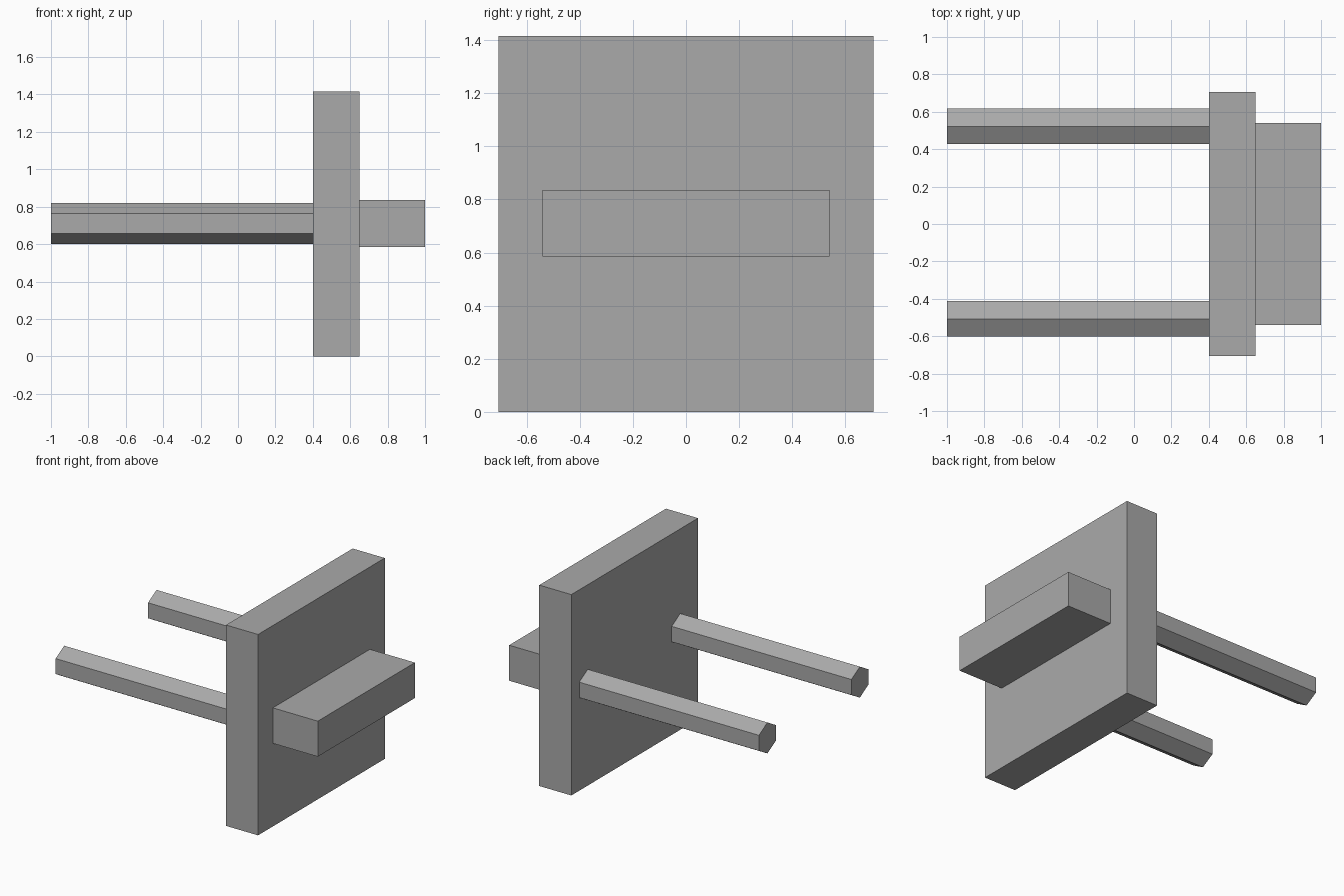
import bpy
import math

cube = bpy.data.objects.get("Cube")
if cube:
    bpy.data.objects.remove(cube, do_unlink=True)

# Single plain grey
GREY = (0.4, 0.4, 0.4, 1.0)
grey = bpy.data.materials.new("plain grey")
grey.use_nodes = True
grey.diffuse_color = GREY
grey.node_tree.nodes["Principled BSDF"].inputs["Base Color"].default_value = GREY

MID_Z = 0.71


def finish(name):
    obj = bpy.context.object
    obj.name = obj.data.name = name
    obj.data.materials.append(grey)
    bpy.ops.object.transform_apply(location=False, rotation=True, scale=True)


def box(name, low, high):
    centre = [(a + b) / 2 for a, b in zip(low, high)]
    bpy.ops.mesh.primitive_cube_add(size=1, location=centre)
    bpy.context.object.scale = [b - a for a, b in zip(low, high)]
    finish(name)


def prong(name, y, start=-1.0, end=0.40):
    # Hexagonal bar along x with one edge pointing straight up
    bpy.ops.mesh.primitive_cylinder_add(
        vertices=6, radius=0.109, depth=end - start,
        location=((start + end) / 2, y, MID_Z),
        rotation=(math.pi / 2, 0, math.pi / 2))
    finish(name)


# Square plate and the rectangular grip behind it
box("plate", (0.40, -0.705, 0), (0.65, 0.705, 1.415))
box("grip", (0.65, -0.54, 0.585), (1.0, 0.54, 0.835))

# Two pins
prong("front_prong", -0.507)
prong("back_prong", 0.522)
